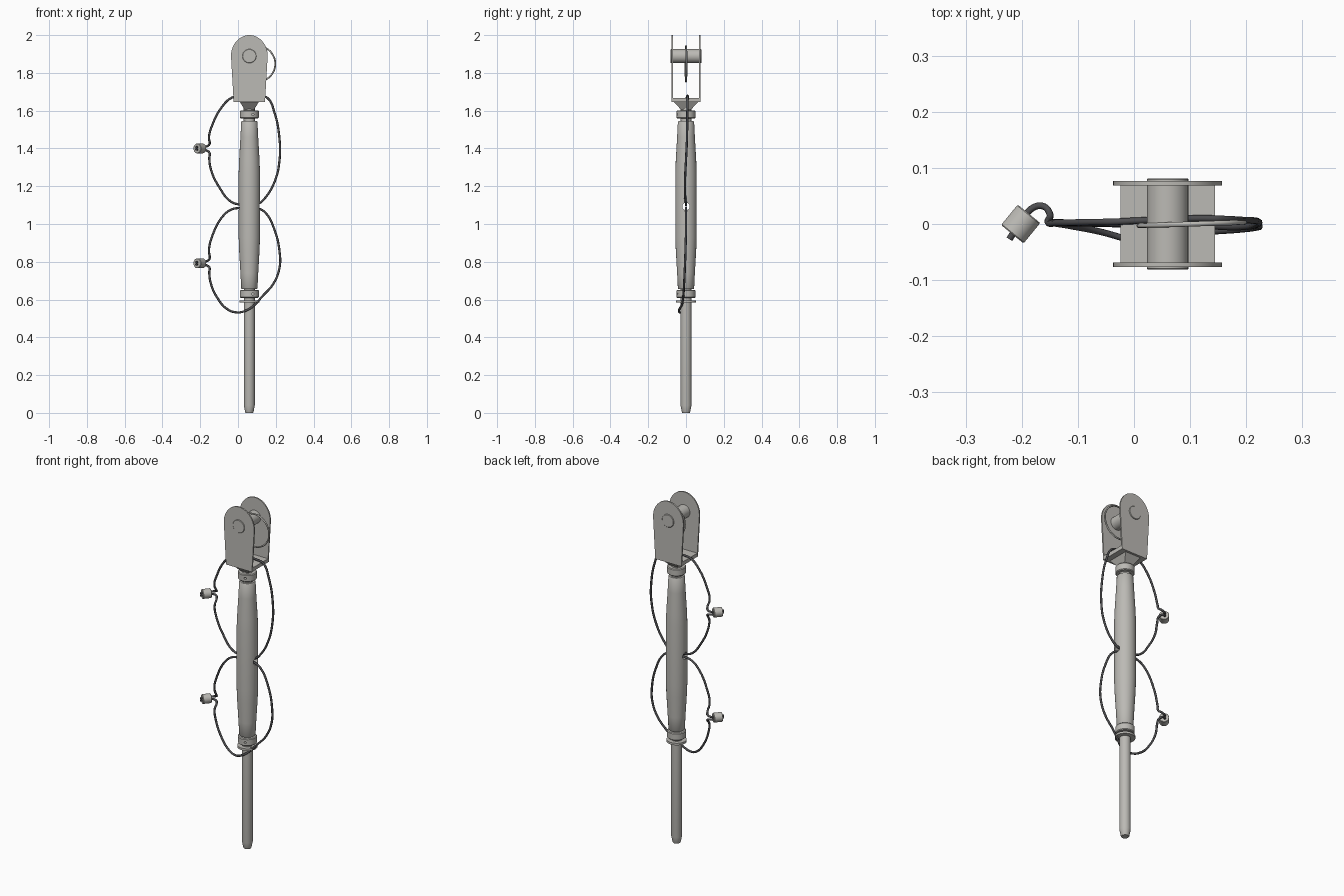
import bpy, bmesh, math
from mathutils import Vector, Matrix

if "Cube" in bpy.data.objects:
    bpy.data.objects.remove(bpy.data.objects["Cube"])

CX = 0.06  # x of the main axis


def material(name, rgb):
    m = bpy.data.materials.new(name)
    m.diffuse_color = (*rgb, 1)
    m.use_nodes = True
    m.node_tree.nodes["Principled BSDF"].inputs["Base Color"].default_value = m.diffuse_color
    return m


STEEL = material("steel grey", (0.50, 0.49, 0.46))
CABLE = material("dark cable grey", (0.075, 0.075, 0.08))


def finish(ob, mat, angle=35):
    ob.data.materials.clear()
    ob.data.materials.append(mat)
    bpy.ops.object.select_all(action='DESELECT')
    ob.select_set(True)
    bpy.context.view_layer.objects.active = ob
    bpy.ops.object.shade_smooth_by_angle(angle=math.radians(angle))
    return ob


def from_bmesh(name, bm):
    bmesh.ops.recalc_face_normals(bm, faces=bm.faces)
    me = bpy.data.meshes.new(name)
    bm.to_mesh(me)
    bm.free()
    ob = bpy.data.objects.new(name, me)
    bpy.context.collection.objects.link(ob)
    return ob


def lathe(name, profile, n=40, at=(CX, 0, 0), axis=(0, 0, 1)):
    """Closed solid of revolution from (radius, height) points along an axis."""
    bm = bmesh.new()
    rings = [[bm.verts.new((r * math.cos(2 * math.pi * i / n), r * math.sin(2 * math.pi * i / n), h))
              for i in range(n)] for r, h in profile]
    for a, b in zip(rings, rings[1:]):
        for i in range(n):
            j = (i + 1) % n
            bm.faces.new((a[i], a[j], b[j], b[i]))
    bm.faces.new(rings[0])
    bm.faces.new(rings[-1])
    rot = Vector((0, 0, 1)).rotation_difference(Vector(axis)).to_matrix().to_4x4()
    bm.transform(Matrix.Translation(at) @ rot)
    return from_bmesh(name, bm)


def cylinder(name, r, length, at, axis, chamfer=0.0, n=32):
    h, c = length / 2, chamfer
    prof = [(r - c, -h), (r, -h + c), (r, h - c), (r - c, h)] if c else [(r, -h), (r, h)]
    return lathe(name, prof, n, at, axis)


def drill(ob, r, length, at, axis):
    cutter = cylinder("hole_cutter", r, length, at, axis, n=20)
    cutter.hide_render = True
    mod = ob.modifiers.new("hole", 'BOOLEAN')
    mod.operation, mod.object, mod.solver = 'DIFFERENCE', cutter, 'EXACT'
    bpy.context.view_layer.objects.active = ob
    bpy.ops.object.modifier_apply(modifier="hole")
    bpy.data.objects.remove(cutter)


def loft(name, lower, upper, mat):
    bm = bmesh.new()
    a = [bm.verts.new(p) for p in lower]
    b = [bm.verts.new(p) for p in upper]
    n = len(a)
    for i in range(n):
        bm.faces.new((a[i], a[(i + 1) % n], b[(i + 1) % n], b[i]))
    bm.faces.new(a)
    bm.faces.new(b)
    return finish(from_bmesh(name, bm), mat)


def rect(hx, hy, z):
    return [(CX + sx * hx, sy * hy, z) for sx, sy in ((-1, -1), (1, -1), (1, 1), (-1, 1))]


def wire(name, points, r, mat, cyclic=False):
    cu = bpy.data.curves.new(name, 'CURVE')
    cu.dimensions, cu.bevel_depth, cu.bevel_resolution = '3D', r, 2
    cu.resolution_u, cu.use_fill_caps = 6, True
    sp = cu.splines.new('BEZIER')
    sp.bezier_points.add(len(points) - 1)
    for bp, p in zip(sp.bezier_points, points):
        bp.co = p
        bp.handle_left_type = bp.handle_right_type = 'AUTO'
    sp.use_cyclic_u = cyclic
    ob = bpy.data.objects.new(name, cu)
    bpy.context.collection.objects.link(ob)
    bpy.ops.object.select_all(action='DESELECT')
    ob.select_set(True)
    bpy.context.view_layer.objects.active = ob
    bpy.ops.object.convert(target='MESH')
    return finish(bpy.context.object, mat, 60)


# Lower rod with tapered tip, and threaded neck at both ends of the body
finish(lathe("lower_rod", [(0.02, 0), (0.022, 0.004), (0.029, 0.04), (0.029, 0.67)]), STEEL, 20)
finish(lathe("upper_neck", [(0.03, 1.53), (0.03, 1.62)]), STEEL)

# Washer with cable hole
washer = cylinder("washer", 0.053, 0.012, (CX, 0, 0.590), (0, 0, 1))
drill(washer, 0.008, 0.1, (CX + 0.041, -0.016, 0.59), (0, 0, 1))
finish(washer, STEEL)

# Tapered body with a cross hole for the cables
body = lathe("turnbuckle_body", [(0.040, 0.655), (0.043, 0.659), (0.047, 0.74), (0.054, 0.86), (0.0565, 0.93),
                                 (0.0565, 1.27), (0.054, 1.34), (0.047, 1.46), (0.043, 1.541), (0.040, 1.545)])
drill(body, 0.02, 0.3, (CX, 0, 1.093), (1, 0, 0))
finish(body, STEEL)

# Lock nuts with a small pin hole each
for name, z in (("lower_lock_nut", 0.63), ("upper_lock_nut", 1.58)):
    nut = cylinder(name, 0.05, 0.042, (CX, 0, z), (0, 0, 1), 0.004)
    drill(nut, 0.006, 0.04, (CX + 0.018, -0.05, z), (0, 1, 0))
    finish(nut, STEEL)

# Fork: wedge, base, two rounded cheeks
loft("fork_wedge", rect(0.026, 0.028, 1.607), rect(0.05, 0.064, 1.646), STEEL)
loft("fork_base", rect(0.083, 0.076, 1.646), rect(0.084, 0.076, 1.668), STEEL)
outline = [(CX - 0.083, 1.646), (CX + 0.083, 1.646)]
outline += [(CX + 0.097 * math.cos(math.pi * i / 28), 1.89 + 0.11 * math.sin(math.pi * i / 28)) for i in range(29)]
for name, y in (("front_cheek", -0.077), ("back_cheek", 0.069)):
    loft(name, [(x, y, z) for x, z in outline], [(x, y + 0.008, z) for x, z in outline], STEEL)

# Clevis pin and its split ring
finish(cylinder("clevis_pin", 0.037, 0.163, (CX, 0, 1.889), (0, 1, 0), 0.002), STEEL)
wire("split_ring", [(0.103 + 0.094 * math.cos(i * math.pi / 6), 0.003 * math.cos(i * math.pi / 6),
                     1.848 + 0.094 * math.sin(i * math.pi / 6)) for i in range(12)], 0.0045, STEEL, True)


# Safety cables, each running from the crimp round its loop and back into the crimp
def crimp_end(z, side):
    return [(-0.222, -0.027, z + side * 0.006), (-0.2, 0.006, z + side * 0.007), (-0.178, 0.03, z + side * 0.008),
            (-0.16, 0.031, z + side * 0.014), (-0.15, 0.018, z + side * 0.025)]


upper_loop = [(-0.154, 0.004, 1.457), (-0.135, 0.002, 1.527), (-0.087, 0.003, 1.617), (-0.034, 0.004, 1.668),
              (0.01, 0.006, 1.676), (0.12, 0.01, 1.676), (0.155, 0.009, 1.668), (0.193, 0.007, 1.59),
              (0.22, 0.005, 1.447), (0.22, 0, 1.34), (0.198, -0.005, 1.235), (0.145, -0.004, 1.14),
              (0.108, 0, 1.108), (0.06, 0, 1.101), (0.008, 0, 1.103), (-0.04, 0.001, 1.12),
              (-0.098, 0.002, 1.193), (-0.14, 0.003, 1.278), (-0.152, 0.004, 1.345)]
lower_loop = [(-0.154, 0.004, 0.86), (-0.135, 0.002, 0.94), (-0.077, 0.001, 1.045), (-0.034, 0, 1.077),
              (0.008, 0, 1.085), (0.06, 0, 1.086), (0.108, 0, 1.082), (0.145, 0, 1.06), (0.193, 0, 0.97),
              (0.22, -0.003, 0.854), (0.22, -0.006, 0.77), (0.188, -0.01, 0.685), (0.124, -0.015, 0.612),
              (0.095, -0.02, 0.578), (0.045, -0.037, 0.543), (0, -0.03, 0.532), (-0.055, -0.015, 0.548),
              (-0.11, -0.004, 0.61), (-0.145, 0.002, 0.69), (-0.152, 0.004, 0.745)]
for label, z, loop in (("upper", 1.40, upper_loop), ("lower", 0.792, lower_loop)):
    wire(label + "_safety_cable", crimp_end(z, 1) + loop + crimp_end(z, -1)[::-1], 0.006, CABLE)
    finish(cylinder(label + "_crimp", 0.026, 0.047, (-0.202, 0, z), (0.63, 0.77, 0), 0.002), STEEL)
